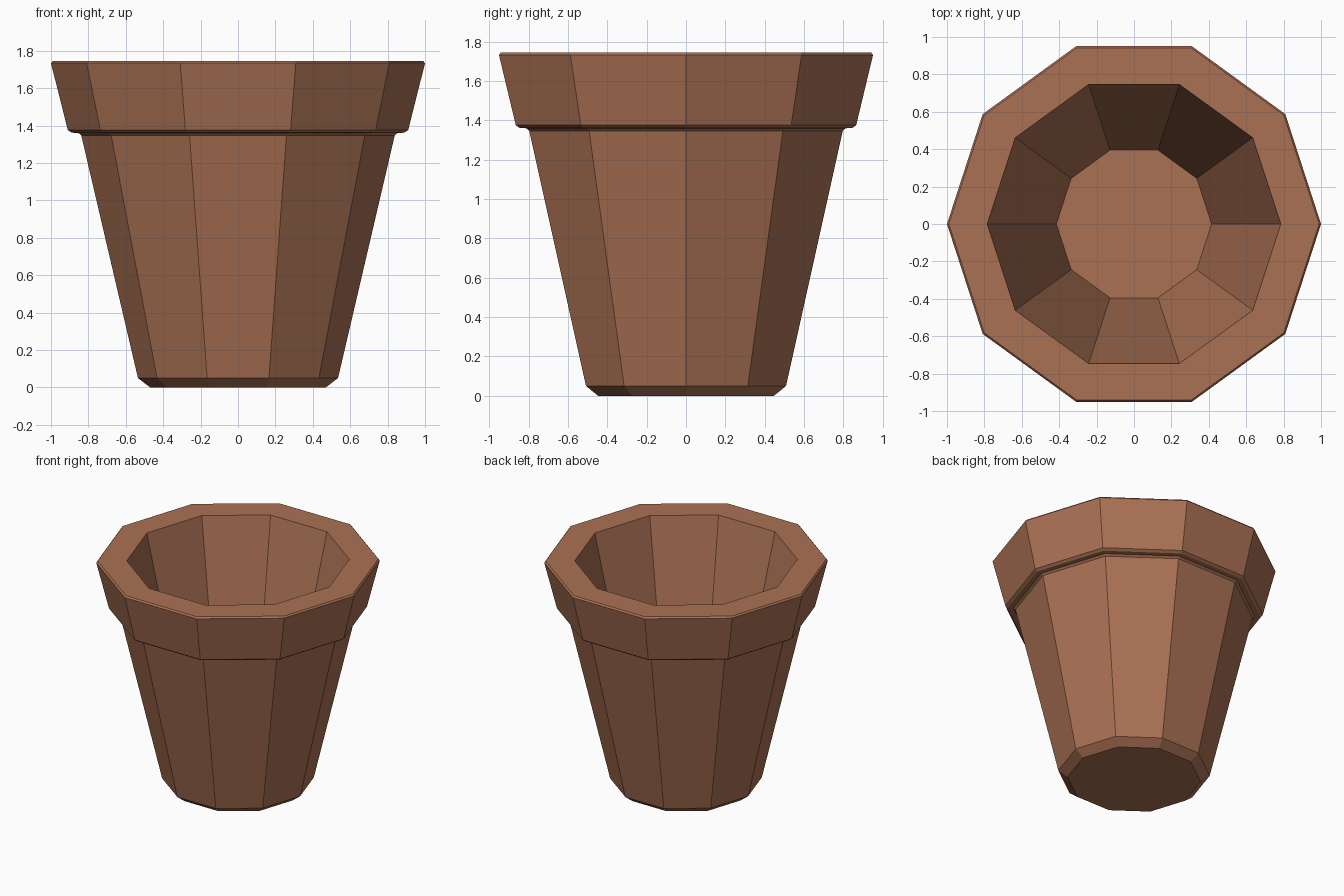
import bpy, bmesh, math

if "Cube" in bpy.data.objects:
    bpy.data.objects.remove(bpy.data.objects["Cube"])

SIDES = 10

# (radius, height) from the base, up the outside, over the rim, down to the inner floor
PROFILE = [
    (0.47, 0.0), (0.535, 0.05),                  # chamfered foot
    (0.838, 1.347), (0.853, 1.36),               # tapered wall
    (0.89, 1.362), (0.91, 1.376),                # underside of the rim
    (1.0, 1.733), (0.99, 1.745),                 # rim band
    (0.785, 1.745), (0.415, 0.17),               # inner wall to the floor
]


def lathe(name, profile, sides):
    bm = bmesh.new()
    rings = []
    for r, z in profile:
        angles = [2 * math.pi * i / sides for i in range(sides)]
        rings.append([bm.verts.new((r * math.cos(a), r * math.sin(a), z)) for a in angles])
    for low, high in zip(rings, rings[1:]):
        for i in range(sides):
            j = (i + 1) % sides
            bm.faces.new((low[i], low[j], high[j], high[i]))
    bm.faces.new(rings[0][::-1])                 # underside
    bm.faces.new(rings[-1])                      # inner floor
    bmesh.ops.recalc_face_normals(bm, faces=bm.faces)
    mesh = bpy.data.meshes.new(name)
    bm.to_mesh(mesh)
    bm.free()
    obj = bpy.data.objects.new(name, mesh)
    bpy.context.collection.objects.link(obj)
    return obj


# Terracotta pot
pot = lathe("flower_pot", PROFILE, SIDES)
clay = bpy.data.materials.new("terracotta")
clay.diffuse_color = (0.40, 0.165, 0.088, 1.0)
clay.use_nodes = True
clay.node_tree.nodes["Principled BSDF"].inputs["Base Color"].default_value = clay.diffuse_color
pot.data.materials.append(clay)
